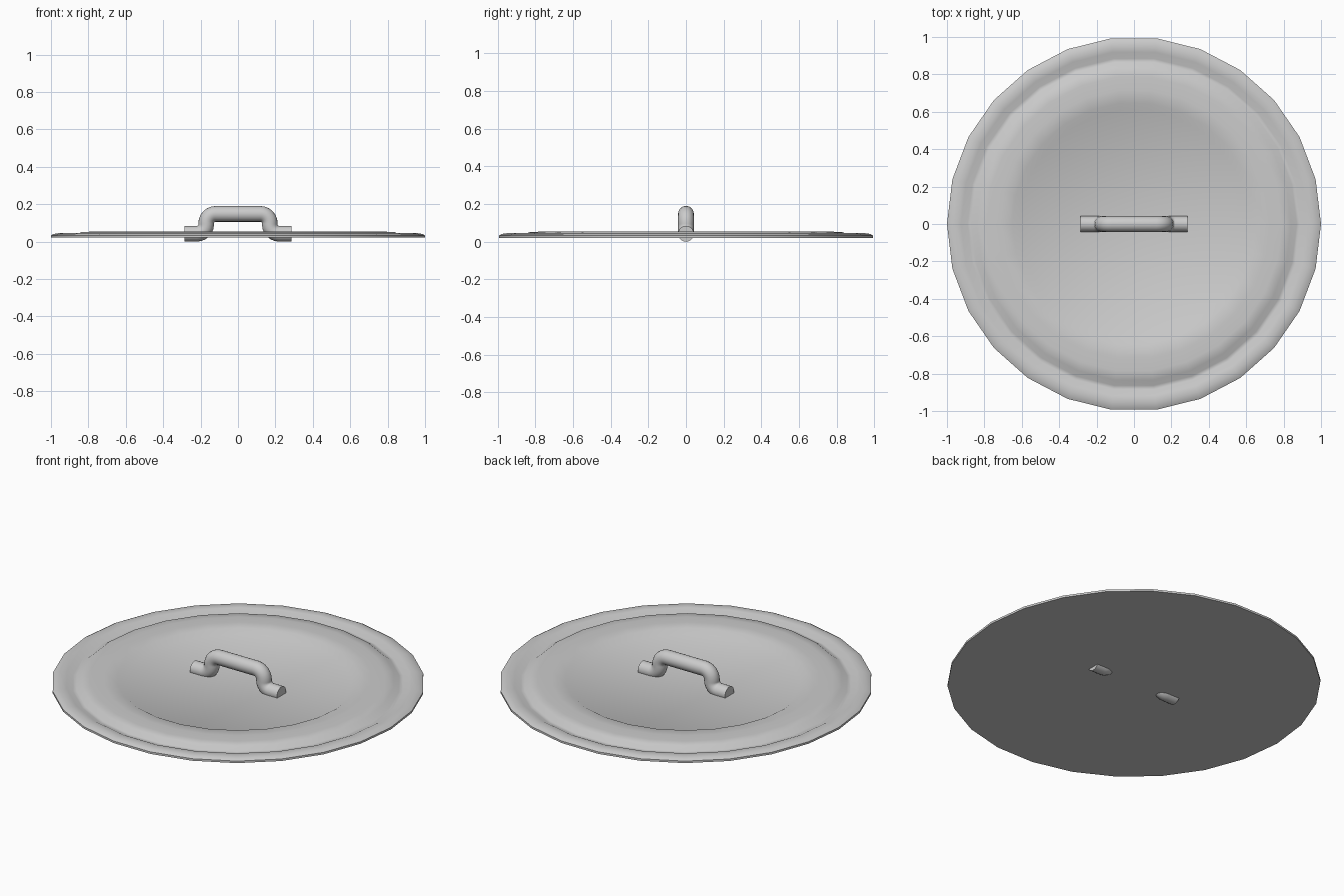
import bpy, bmesh, math
from math import cos, sin, pi, radians

if "Cube" in bpy.data.objects:
    bpy.data.objects.remove(bpy.data.objects["Cube"])


def loft(name, rings, angle):
    """Skin a list of closed point rings, cap both ends and smooth by angle."""
    bm = bmesh.new()
    rows = [[bm.verts.new(p) for p in ring] for ring in rings]
    n = len(rows[0])
    for a, b in zip(rows, rows[1:]):
        for i in range(n):
            j = (i + 1) % n
            bm.faces.new((a[i], a[j], b[j], b[i]))
    bm.faces.new(rows[0][::-1])
    bm.faces.new(rows[-1])
    bmesh.ops.recalc_face_normals(bm, faces=bm.faces[:])
    mesh = bpy.data.meshes.new(name)
    bm.to_mesh(mesh)
    bm.free()
    obj = bpy.data.objects.new(name, mesh)
    bpy.context.collection.objects.link(obj)
    bpy.ops.object.select_all(action='DESELECT')
    obj.select_set(True)
    bpy.context.view_layer.objects.active = obj
    bpy.ops.object.shade_smooth_by_angle(angle=radians(angle))
    return obj


# Lid plate: 26-sided, rolled rim, groove, raised ring and recessed centre
SIDES = 26
profile = [(1.0, 0.021), (1.0, 0.033), (0.985, 0.041), (0.96, 0.045), (0.925, 0.044),
           (0.89, 0.026), (0.87, 0.028), (0.84, 0.050), (0.79, 0.053), (0.72, 0.054),
           (0.65, 0.052), (0.612, 0.031)]
loft("lid_plate",
     [[(r * cos(2 * pi * i / SIDES), r * sin(2 * pi * i / SIDES), z) for i in range(SIDES)]
      for r, z in profile], 50)

# Handle: round bar swept along a bent path in the xz plane
RADIUS, BEND, LOW, HIGH, LEG = 0.042, 0.05, 0.042, 0.148, 0.17
STEPS, SEGS = 6, 20
half = [(0.285, LOW, 0.0)]          # x, z, direction angle of travel away from the end
for k in range(STEPS + 1):          # foot bend
    t = pi / 2 * k / STEPS
    half.append((LEG + BEND - BEND * sin(t), LOW + BEND - BEND * cos(t), t))
for k in range(STEPS + 1):          # shoulder bend
    t = pi / 2 * k / STEPS
    half.append((LEG - BEND + BEND * cos(t), HIGH - BEND + BEND * sin(t), pi / 2 - t))
path = half + [(-x, z, -t) for x, z, t in reversed(half)]
rings = []
for x, z, t in path:
    ring = []
    for i in range(SEGS):
        a = 2 * pi * i / SEGS
        u, v = RADIUS * cos(a), RADIUS * sin(a)
        ring.append((x + v * sin(t), u, z + v * cos(t)))
    rings.append(ring)
loft("handle", rings, 40)
